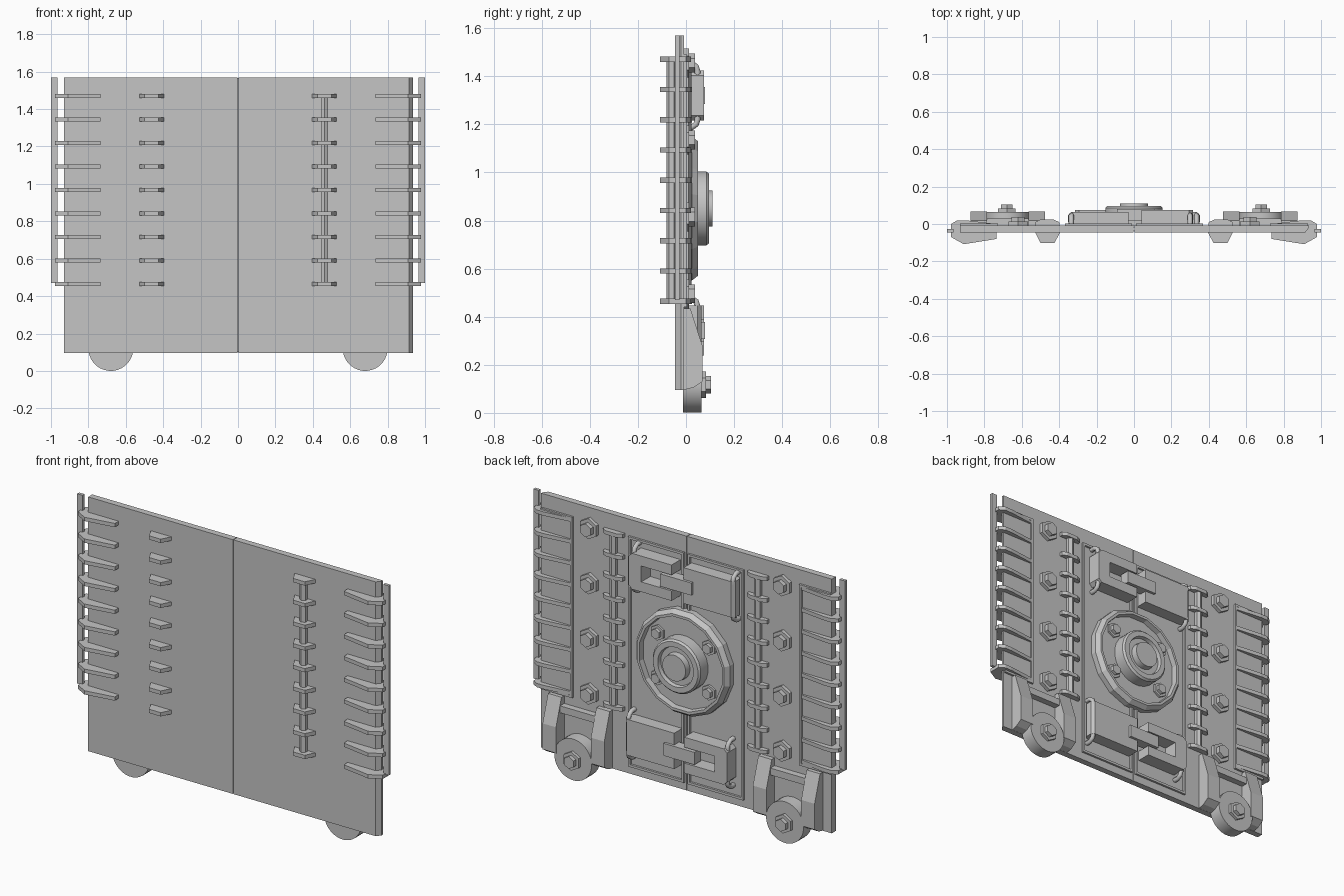
import bpy, bmesh, math

if "Cube" in bpy.data.objects:
    bpy.data.objects.remove(bpy.data.objects["Cube"])

steel = bpy.data.materials.new("grey_steel")
steel.diffuse_color = (0.56, 0.56, 0.56, 1)
steel.use_nodes = True
steel.node_tree.nodes["Principled BSDF"].inputs["Base Color"].default_value = steel.diffuse_color


def finish(name, bm, smooth=False):
    bmesh.ops.recalc_face_normals(bm, faces=bm.faces)
    me = bpy.data.meshes.new(name)
    bm.to_mesh(me)
    bm.free()
    me.materials.append(steel)
    ob = bpy.data.objects.new(name, me)
    bpy.context.collection.objects.link(ob)
    if smooth:
        bpy.ops.object.select_all(action='DESELECT')
        ob.select_set(True)
        bpy.context.view_layer.objects.active = ob
        bpy.ops.object.shade_smooth_by_angle(angle=math.radians(30))
    return ob


def prism(name, pts, axis, lo, hi):
    """Extrude a 2D outline: axis x takes (y, z), y takes (x, z), z takes (x, y)."""
    place = {'x': lambda p, t: (t, p[0], p[1]),
             'y': lambda p, t: (p[0], t, p[1]),
             'z': lambda p, t: (p[0], p[1], t)}[axis]
    bm = bmesh.new()
    a = [bm.verts.new(place(p, lo)) for p in pts]
    b = [bm.verts.new(place(p, hi)) for p in pts]
    bm.faces.new(a)
    bm.faces.new(b[::-1])
    for i in range(len(pts)):
        j = (i + 1) % len(pts)
        bm.faces.new((a[i], a[j], b[j], b[i]))
    return finish(name, bm)


def box(name, x0, x1, y0, y1, z0, z1):
    return prism(name, [(x0, z0), (x1, z0), (x1, z1), (x0, z1)], 'y', y0, y1)


def lathe(name, profile, x, z, n, smooth=False):
    """Revolve (radius, y) points around a y axis through x, z."""
    bm = bmesh.new()
    rings = []
    for r, y in profile:
        rings.append([bm.verts.new((x + r * math.cos(2 * math.pi * (i + .5) / n), y,
                                    z + r * math.sin(2 * math.pi * (i + .5) / n)))
                      for i in range(n)])
    for a, b in zip(rings, rings[1:]):
        for i in range(n):
            j = (i + 1) % n
            bm.faces.new((a[i], a[j], b[j], b[i]))
    bm.faces.new(rings[0])
    bm.faces.new(rings[-1])
    return finish(name, bm, smooth)


def bolt(name, x, z, y, r, h):
    lathe(name, [(r, y), (r, y + h * .5), (r * .65, y + h * .5), (r * .65, y + h)], x, z, 6)


def rod(name, x, y, r, z0, z1):
    pts = [(x + r * math.cos(math.pi * i / 3 + math.pi / 6),
            y + r * math.sin(math.pi * i / 3 + math.pi / 6)) for i in range(6)]
    prism(name, pts, 'z', z0, z1)


def hook(name, x, z, dz):
    cu = bpy.data.curves.new(name, 'CURVE')
    cu.dimensions = '3D'
    cu.bevel_depth = .014
    cu.bevel_resolution = 1
    cu.use_fill_caps = True
    sp = cu.splines.new('POLY')
    path = [(-.02, 0), (.02, 0), (.042, .3), (.048, .7), (.048, 1)]
    sp.points.add(len(path) - 1)
    for p, (y, t) in zip(sp.points, path):
        p.co = (x, y, z - dz * t, 1)
    cu.materials.append(steel)
    bpy.context.collection.objects.link(bpy.data.objects.new(name, cu))


def trim(name, s, x0, x1, z0, z1, sides):
    """Thin raised frame on the back of a leaf."""
    w, y0, y1 = .014, -.012, .004
    bars = {"inner": (x0, x0 + w, z0, z1), "outer": (x1 - w, x1, z0, z1),
            "bottom": (x0, x1, z0, z0 + w), "top": (x0, x1, z1 - w, z1)}
    for key in sides:
        a, b, c, d = bars[key]
        box(f"{name}_{key}", *sorted((s * a, s * b)), y0, y1, c, d)


claw_z = [.464 + .1258 * i for i in range(9)]
BACK, FRONT = -.008, -.045

for s, side in ((1, "right"), (-1, "left")):
    # door leaf; the right one has a slanted free edge
    edge = [(.915, FRONT), (.935, -.02), (.935, BACK)] if s > 0 else [(.93, FRONT), (.93, BACK)]
    leaf = [(.002, FRONT)] + edge + [(.002, BACK)]
    prism("door_leaf_" + side, [(s * x, y) for x, y in leaf], 'z', .095, 1.57)
    # raised trims around the centre field and the edge bay
    trim("centre_trim_" + side, s, .012, .37, .14, 1.475, ("inner", "outer", "bottom", "top"))
    trim("edge_trim_" + side, s, .728, .93, .44, 1.49, ("inner", "bottom", "top"))
    # outer strip and claws that wrap the edge
    box("edge_strip_" + side, *sorted((s * .965, s * 1.0)), -.046, -.028, .47, 1.57)
    outer = [(.735, -.03), (.735, -.08), (.91, -.108), (.978, -.07), (.978, 0),
             (.945, .02), (.90, .02), (.735, 0)]
    inner = [(.393, -.04), (.425, -.102), (.50, -.102), (.53, -.04), (.527, .01),
             (.50, .024), (.43, .024), (.40, .01)]
    for i, z in enumerate(claw_z):
        prism(f"outer_claw_{side}_{i}", [(s * x, y) for x, y in outer], 'z', z - .011, z + .011)
        prism(f"inner_claw_{side}_{i}", [(s * x, y) for x, y in inner], 'z', z - .011, z + .011)
    # rod threaded through the inner claws
    rod("back_rod_" + side, s * .463, 0, .022, .465, 1.475)
    # panel bolts
    for i in range(4):
        bolt(f"panel_bolt_{side}_{i}", s * .62, 1.455 - .32 * i, -.012, .06, .05)
    # roller bracket: two fins, a crossbar, roller and hub bolt
    fin = [(-.012, .095), (.03, .105), (.068, .13), (.068, .28), (.018, .435), (-.012, .435)]
    for k, x in enumerate((.52, .83)):
        prism(f"bracket_fin_{side}_{k}", fin, 'x', s * x - .043, s * x + .043)
    box("bracket_bar_" + side, *sorted((s * .54, s * .81)), -.012, .03, .35, .39)
    lathe("roller_" + side, [(.12, -.012), (.12, .065)], s * .68, .12, 32, True)
    bolt("roller_bolt_" + side, s * .68, .117, .06, .055, .045)

# extra rod on the front and tongue behind the seam
rod("front_rod", .463, -.06, .022, .465, 1.475)
box("seam_tongue", -.01, .01, -.035, -.018, .1, 1.565)

# round lock: dished rim, raised hub and four bolts
lathe("lock_rim", [(.305, -.012), (.305, .025), (.285, .05), (.27, .05), (.266, .018)], 0, .85, 16)
lathe("lock_hub", [(.155, .01), (.155, .085), (.145, .096), (.115, .096), (.11, .075),
                   (.078, .075), (.075, .11)], 0, .85, 24, True)
for sx in (-1, 1):
    for sz in (-1, 1):
        bolt(f"lock_bolt_{sx}_{sz}", sx * .165, .85 + sz * .13, .01, .045, .04)

# sliding latches above and below the lock, turned opposite ways
for name, zc, s in (("upper", 1.32, 1), ("lower", .343, -1)):
    h = .104
    u = [(.04, h), (.295, h), (.315, h - .02), (.315, -h + .02), (.295, -h), (.04, -h),
         (.04, -.046), (.235, -.046), (.235, .046), (.04, .046)]
    prism(name + "_latch_fork", [(s * x, zc + z) for x, z in u], 'y', -.01, .075)
    blk = [(-.03, .065), (-.335, .065), (-.352, .048), (-.352, .01), (-.335, -.01), (-.03, -.01)]
    prism(name + "_latch_block", [(s * x, y) for x, y in blk], 'z', zc - h, zc + h)
    box(name + "_latch_link", *sorted((s * -.09, s * .11)), .02, .08, zc - .036, zc + .036)
    for k, (x, dz) in enumerate(((.30, 1), (-.335, 1), (-.335, -1), (.30, -1))):
        hook(f"{name}_latch_hook_{k}", s * x, zc + dz * .135, dz * .05)
